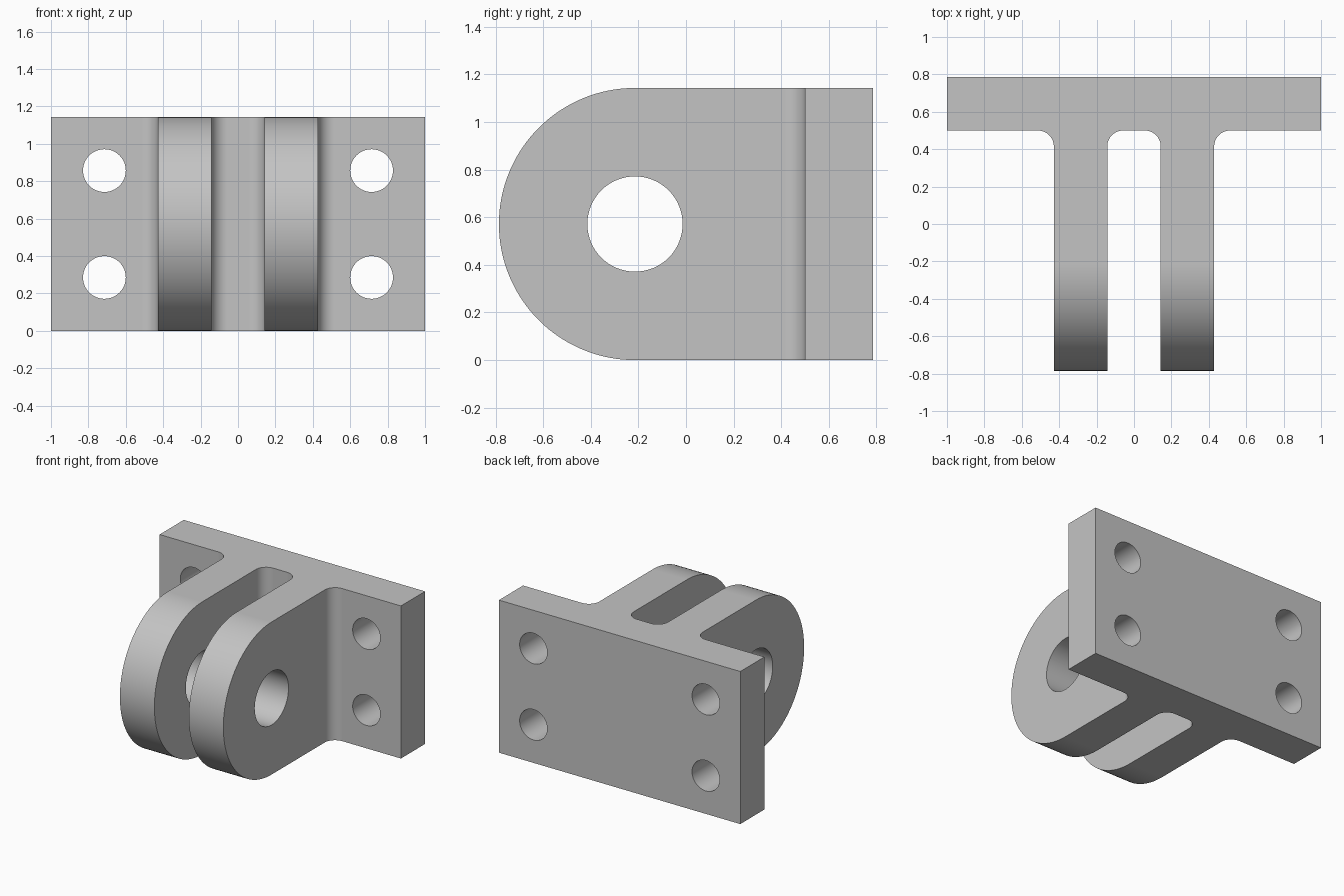
import bpy, bmesh
from math import pi, sin, cos, radians
from mathutils import Vector

cube = bpy.data.objects.get("Cube")
if cube:
    bpy.data.objects.remove(cube, do_unlink=True)

U = 1 / 70                      # one design unit
HEIGHT, BACK, PLATE_FRONT = 80 * U, 55 * U, 35 * U
PIVOT_Y, PIVOT_Z = -15 * U, 40 * U
ARM_IN, ARM_OUT, FILLET = 10 * U, 30 * U, 6 * U

steel = bpy.data.materials.new("plain grey")
steel.use_nodes = True
grey = (0.55, 0.55, 0.55, 1)
steel.diffuse_color = grey
steel.node_tree.nodes["Principled BSDF"].inputs["Base Color"].default_value = grey


def arc(cx, cy, r, start, end, steps):
    angles = [radians(start + (end - start) * i / steps) for i in range(steps + 1)]
    return [(cx + r * cos(a), cy + r * sin(a)) for a in angles]


def prism(name, points, place, travel):
    """Extrude a closed outline; place maps each 2D point into space."""
    bm = bmesh.new()
    face = bm.faces.new([bm.verts.new(place(*p)) for p in points])
    new = bmesh.ops.extrude_face_region(bm, geom=[face])["geom"]
    moved = [g for g in new if isinstance(g, bmesh.types.BMVert)]
    bmesh.ops.translate(bm, verts=moved, vec=Vector(travel))
    bmesh.ops.recalc_face_normals(bm, faces=bm.faces)
    mesh = bpy.data.meshes.new(name)
    bm.to_mesh(mesh)
    bm.free()
    mesh.materials.append(steel)
    obj = bpy.data.objects.new(name, mesh)
    bpy.context.collection.objects.link(obj)
    return obj


def carve(target, cutter, operation="DIFFERENCE"):
    bpy.context.view_layer.objects.active = target
    mod = target.modifiers.new("carve", "BOOLEAN")
    mod.operation, mod.solver, mod.object = operation, "EXACT", cutter
    bpy.ops.object.modifier_apply(modifier=mod.name)
    bpy.data.objects.remove(cutter, do_unlink=True)


# Plan outline: mounting plate, two arms and their root fillets
fy = PLATE_FRONT - FILLET
half = [(1, BACK), (1, PLATE_FRONT)]
half += arc(ARM_OUT + FILLET, fy, FILLET, 90, 180, 16)
half += [(ARM_OUT, -BACK), (ARM_IN, -BACK)]
half += arc(ARM_IN - FILLET, fy, FILLET, 0, 90, 16)
outline = half + [(-x, y) for x, y in reversed(half)]
bracket = prism("clevis_bracket", outline, lambda x, y: (x, y, 0), (0, 0, HEIGHT))

# Round the arm ends with a side outline
side = arc(PIVOT_Y, PIVOT_Z, PIVOT_Z, 90, 270, 64)
side = [(1, HEIGHT)] + side + [(1, 0)]
carve(bracket, prism("end_rounder", side, lambda y, z: (-1.2, y, z), (2.4, 0, 0)), "INTERSECT")

# Pin hole through both arms
pin = arc(PIVOT_Y, PIVOT_Z, 14 * U, 0, 360, 64)[:-1]
carve(bracket, prism("pin_cutter", pin, lambda y, z: (-0.8, y, z), (1.6, 0, 0)))

# Four bolt holes through the plate
for sx in (-1, 1):
    for z in (20 * U, 60 * U):
        bolt = arc(sx * 50 * U, z, 8 * U, 0, 360, 48)[:-1]
        carve(bracket, prism("bolt_cutter", bolt, lambda x, h: (x, 0.3, h), (0, 0.7, 0)))

# Smooth the curved walls, keep flat faces flat
bpy.ops.object.select_all(action="DESELECT")
bracket.select_set(True)
bpy.context.view_layer.objects.active = bracket
bpy.ops.object.shade_smooth_by_angle(angle=radians(30))
weighted = bracket.modifiers.new("flat face normals", "WEIGHTED_NORMAL")
weighted.keep_sharp = True
